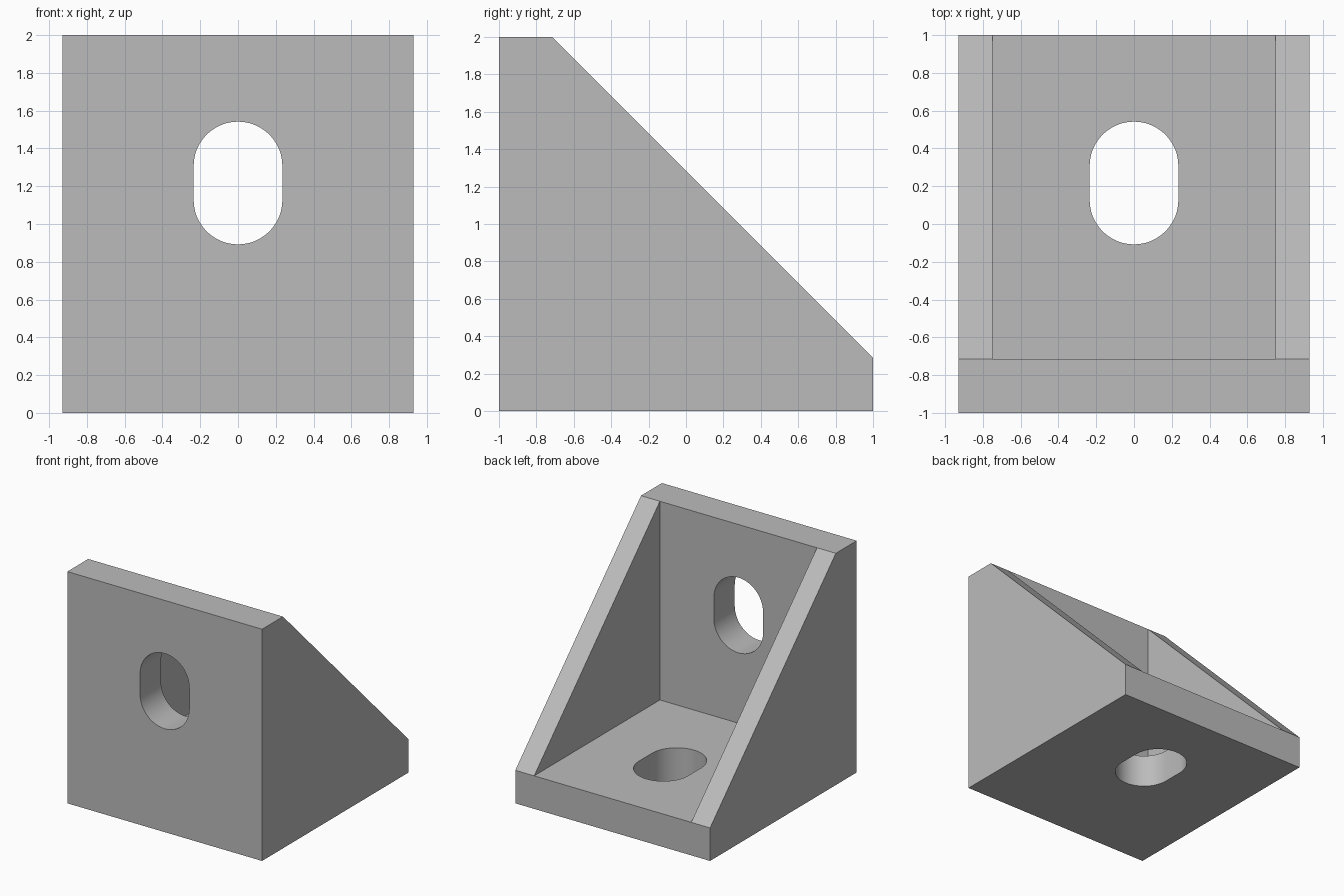
import bpy
import bmesh
from math import cos, sin, pi, radians
from mathutils import Matrix, Vector

if "Cube" in bpy.data.objects:
    bpy.data.objects.remove(bpy.data.objects["Cube"], do_unlink=True)

HALF_WIDTH = 0.93     # half of the overall width
INNER = 0.75          # half of the space between the side gussets
WALL = 0.285          # thickness of the base and the upright plate
SLOT_R = 0.235        # radius of the slot ends
SLOT_HALF = 0.09      # from slot centre to end-arc centre
SLOT_POS = 0.217      # slot centre along the base

grey = bpy.data.materials.new("plain grey")
grey.use_nodes = True
colour = (0.5, 0.5, 0.5, 1)
grey.diffuse_color = colour
grey.node_tree.nodes["Principled BSDF"].inputs["Base Color"].default_value = colour


def prism(name, points, depth):
    """Extrude a closed list of 3D points along the depth vector."""
    bm = bmesh.new()
    face = bm.faces.new([bm.verts.new(p) for p in points])
    new = bmesh.ops.extrude_face_region(bm, geom=[face])["geom"]
    verts = [v for v in new if isinstance(v, bmesh.types.BMVert)]
    bmesh.ops.translate(bm, verts=verts, vec=depth)
    bmesh.ops.recalc_face_normals(bm, faces=bm.faces)
    mesh = bpy.data.meshes.new(name)
    bm.to_mesh(mesh)
    bm.free()
    obj = bpy.data.objects.new(name, mesh)
    bpy.context.collection.objects.link(obj)
    mesh.materials.append(grey)
    return obj


def side_prism(name, profile, half):
    """Extrude a (y, z) profile symmetrically across x."""
    return prism(name, [(-half, y, z) for y, z in profile], (2 * half, 0, 0))


def slot(name, matrix):
    """Rounded slot cutter, long in local y and running through local z."""
    steps = 24
    pts = []
    for end in (0, 1):
        shift = SLOT_HALF * (1 - 2 * end)
        for i in range(steps + 1):
            a = pi * (end + i / steps)
            pts.append(matrix @ Vector((SLOT_R * cos(a), SLOT_R * sin(a) + shift, -0.2)))
    return prism(name, pts, matrix.to_3x3() @ Vector((0, 0, 0.7)))


# Solid side outline: base, upright and sloping gusset edge
bracket = side_prism("corner_bracket",
                     [(-1, 0), (1, 0), (1, WALL), (WALL - 1, 2), (-1, 2)], HALF_WIDTH)

# Pocket between the gussets, and one slot through each plate
cutters = [
    side_prism("pocket_cutter",
               [(WALL - 1, WALL), (1.3, WALL), (1.3, 2.3), (WALL - 1, 2.3)], INNER),
    slot("base_slot_cutter", Matrix.Translation((0, SLOT_POS, 0))),
    slot("upright_slot_cutter",
         Matrix.Translation((0, -1, 1 + SLOT_POS)) @ Matrix.Rotation(radians(90), 4, "X")
         @ Matrix.Rotation(pi, 4, "Y")),
]
bpy.context.view_layer.objects.active = bracket
bracket.select_set(True)
for cutter in cutters:
    cutter.hide_render = True
    mod = bracket.modifiers.new(cutter.name, "BOOLEAN")
    mod.operation = "DIFFERENCE"
    mod.solver = "EXACT"
    mod.object = cutter
    bpy.ops.object.modifier_apply(modifier=mod.name)
    bpy.data.objects.remove(cutter, do_unlink=True)

# Smooth slot ends, crisp plate edges
bpy.ops.object.shade_smooth_by_angle(angle=radians(30))
